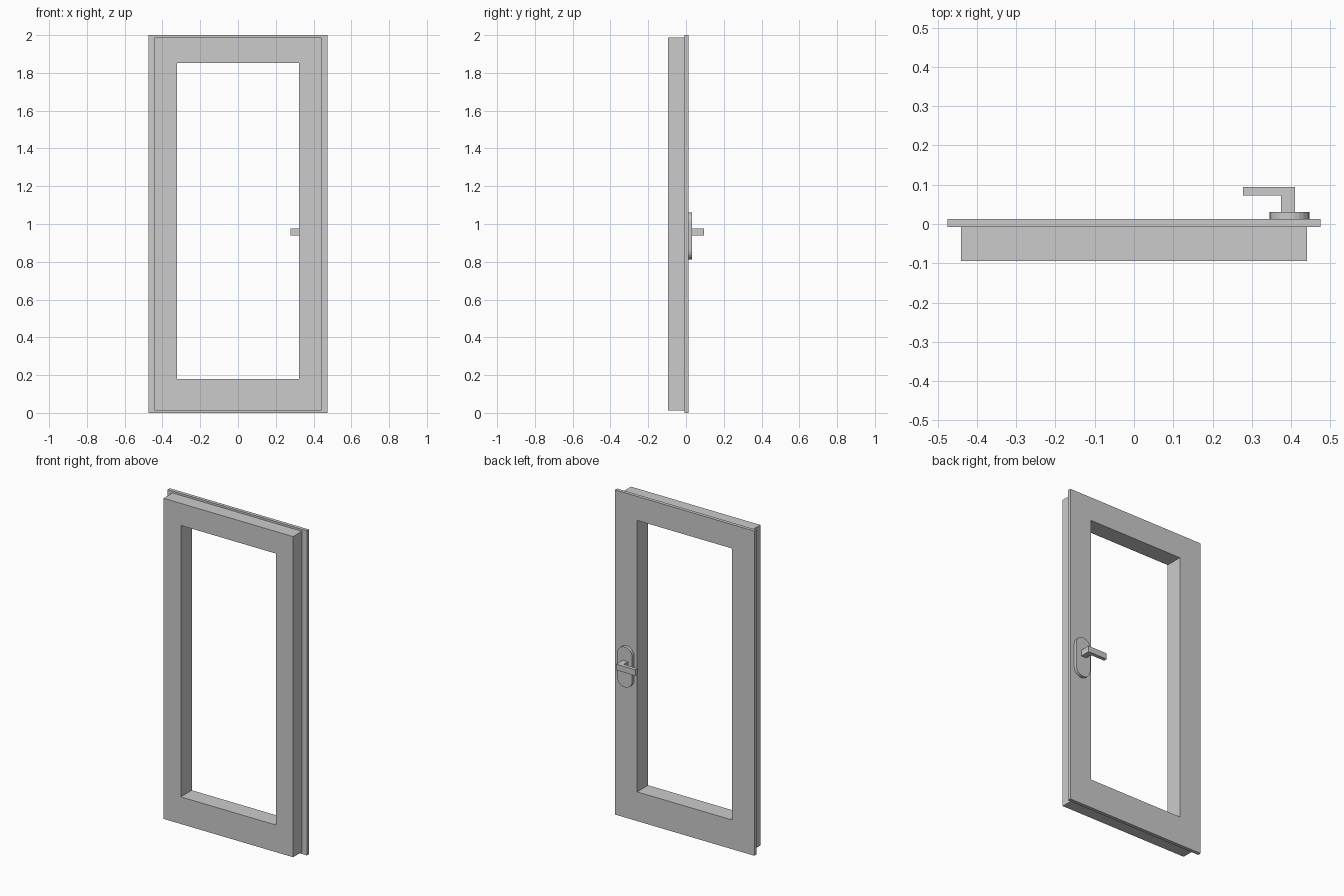
import bpy
import bmesh
import math

cube = bpy.data.objects.get("Cube")
if cube:
    bpy.data.objects.remove(cube, do_unlink=True)

grey = bpy.data.materials.new("plain_grey")
grey.use_nodes = True
colour = (0.6, 0.6, 0.6, 1.0)
grey.diffuse_color = colour
grey.node_tree.nodes["Principled BSDF"].inputs["Base Color"].default_value = colour


def finish(name, bm):
    bmesh.ops.recalc_face_normals(bm, faces=bm.faces[:])
    mesh = bpy.data.meshes.new(name)
    bm.to_mesh(mesh)
    bm.free()
    mesh.materials.append(grey)
    obj = bpy.data.objects.new(name, mesh)
    bpy.context.collection.objects.link(obj)
    return obj


def prism(name, outline, axis, start, end):
    """Extrude a 2D outline along y (outline in x, z) or z (outline in x, y)."""
    bm = bmesh.new()
    if axis == "y":
        verts = [bm.verts.new((a, start, b)) for a, b in outline]
        step = (0, end - start, 0)
    else:
        verts = [bm.verts.new((a, b, start)) for a, b in outline]
        step = (0, 0, end - start)
    base = bm.faces.new(verts)
    ext = bmesh.ops.extrude_face_region(bm, geom=[base], use_keep_orig=True)
    moved = [g for g in ext["geom"] if isinstance(g, bmesh.types.BMVert)]
    bmesh.ops.translate(bm, verts=moved, vec=step)
    return finish(name, bm)


# Sash frame: stepped profile carried around the rectangular opening
opening = (0.324, 0.18, 1.852)
body = (0.441, 0.013, 1.988)
flange = (0.475, 0.0, 2.0)
front, step, back = -0.094, -0.008, 0.013
profile = [(opening, front), (body, front), (body, step),
           (flange, step), (flange, back), (opening, back)]
bm = bmesh.new()
loops = []
for (half, low, high), y in profile:
    corners = [(-half, low), (half, low), (half, high), (-half, high)]
    loops.append([bm.verts.new((x, y, z)) for x, z in corners])
for i, loop in enumerate(loops):
    following = loops[(i + 1) % len(loops)]
    for k in range(4):
        n = (k + 1) % 4
        bm.faces.new((loop[k], loop[n], following[n], following[k]))
finish("sash_frame", bm)

# Handle backplate with rounded ends
plate_x, radius, segments = 0.396, 0.051, 12
outline = []
for centre, begin in ((1.01, 0), (0.862, math.pi)):
    for i in range(segments + 1):
        a = begin + math.pi * i / segments
        outline.append((plate_x + radius * math.cos(a), centre + radius * math.sin(a)))
prism("handle_backplate", outline, "y", back, 0.031)

# Lever: stem and grip as one bent bar
lever = [(0.374, 0.031), (0.41, 0.031), (0.41, 0.094),
         (0.278, 0.094), (0.278, 0.072), (0.374, 0.072)]
prism("handle_lever", lever, "z", 0.938, 0.975)
